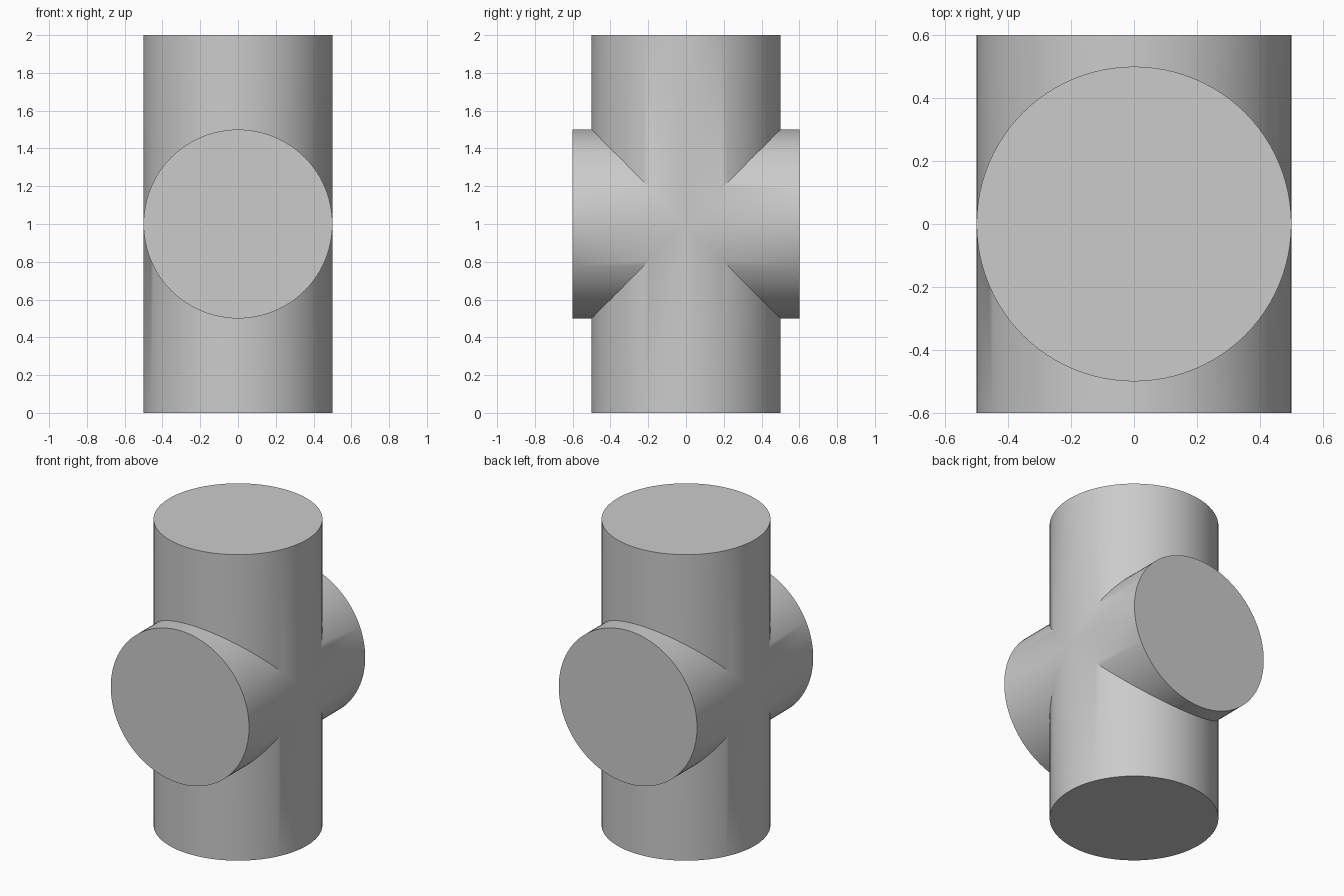
import bpy, bmesh, math

if "Cube" in bpy.data.objects:
    bpy.data.objects.remove(bpy.data.objects["Cube"])

R, SIDES = 0.5, 96          # pipe radius and roundness
MID = 1.0                   # height of the crossing
UP_LEN, SIDE_LEN = 1.0, 0.6  # arm lengths from the crossing

bm = bmesh.new()


def arm(place, length):
    """Capped half pipe, mitred where it meets the neighbouring arms."""
    outer, seam = [], []
    for i in range(SIDES):
        a = 2 * math.pi * i / SIDES
        x, s = R * math.cos(a), R * math.sin(a)
        outer.append(bm.verts.new(place(x, s, length)))
        seam.append(bm.verts.new(place(x, s, abs(s))))
    for i in range(SIDES):
        j = (i + 1) % SIDES
        bm.faces.new((outer[i], outer[j], seam[j], seam[i]))
    bm.faces.new(outer)


# Upper and lower arms, then front and back arms
for sign in (1, -1):
    arm(lambda x, s, d: (x, s, MID + sign * d), UP_LEN)
    arm(lambda x, s, d: (x, sign * d, MID + s), SIDE_LEN)

# Weld the mitred seams into one closed body
bmesh.ops.remove_doubles(bm, verts=bm.verts, dist=1e-5)
bmesh.ops.recalc_face_normals(bm, faces=bm.faces)
mesh = bpy.data.meshes.new("pipe_cross")
bm.to_mesh(mesh)
bm.free()
body = bpy.data.objects.new("pipe_cross", mesh)
bpy.context.collection.objects.link(body)

# Plain grey finish
grey = bpy.data.materials.new("light grey")
grey.diffuse_color = (0.6, 0.6, 0.6, 1)
grey.use_nodes = True
grey.node_tree.nodes["Principled BSDF"].inputs["Base Color"].default_value = grey.diffuse_color
mesh.materials.append(grey)

# Smooth walls with crisp rims and seams
bpy.context.view_layer.objects.active = body
body.select_set(True)
bpy.ops.object.shade_smooth_by_angle(angle=math.radians(30))
